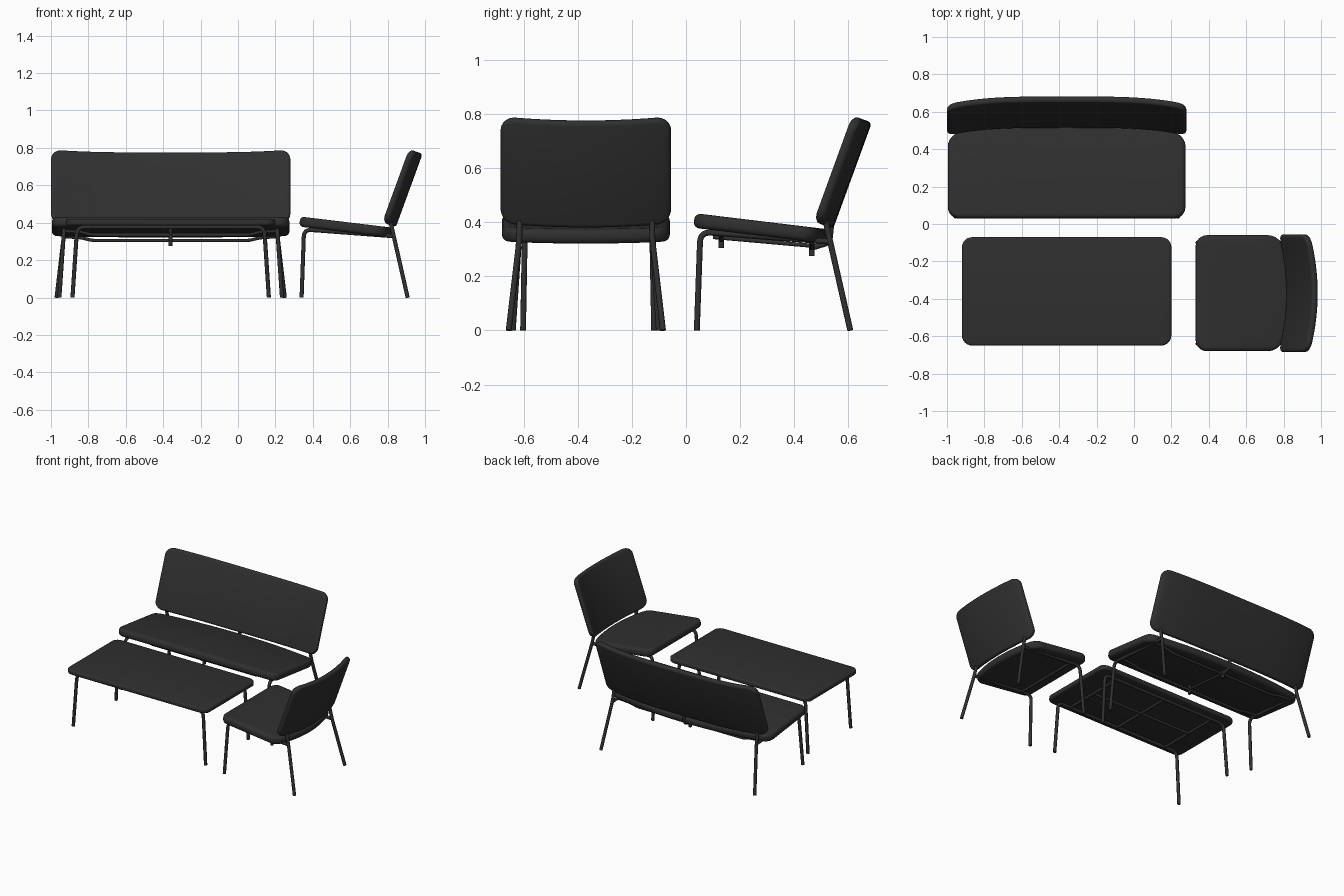
import bpy, bmesh, math
from mathutils import Matrix, Vector

if "Cube" in bpy.data.objects:
    bpy.data.objects.remove(bpy.data.objects["Cube"], do_unlink=True)

charcoal = bpy.data.materials.new("charcoal")
charcoal.use_nodes = True
COLOUR = (0.029, 0.029, 0.029, 1)
charcoal.diffuse_color = COLOUR
charcoal.node_tree.nodes["Principled BSDF"].inputs["Base Color"].default_value = COLOUR


def finish(obj):
    obj.data.materials.clear()
    obj.data.materials.append(charcoal)
    bpy.ops.object.select_all(action='DESELECT')
    obj.select_set(True)
    bpy.context.view_layer.objects.active = obj
    bpy.ops.object.shade_smooth_by_angle(angle=math.radians(40))


def panel(name, half, near, far, thick, radius, place, edge=0, bow=0, power=2, soft=0.016):
    """Rounded slab lofted along x; edge pulls the far side in at the ends, bow bends it."""
    columns, arc = 40, 5
    bm = bmesh.new()
    rings = []
    for i in range(columns + 1):
        t = math.sin(math.pi * (i / columns - 0.5))
        x = abs(t) * half
        # Corner rounding in plan and softened rim at both ends
        dx = max(0, x - half + radius)
        cut = radius - math.sqrt(max(0, radius ** 2 - dx ** 2))
        de = max(0, x - half + soft) / soft
        h = thick / 2 - soft * (1 - math.sqrt(max(0, 1 - de ** 2))) * 0.9
        curve = abs(t) ** power
        v0, v1 = near + cut, far - cut - edge * curve
        c = min(soft, h * 0.95)
        ring = []
        for q, (cv, cn) in enumerate([(v1 - c, h - c), (v0 + c, h - c),
                                      (v0 + c, c - h), (v1 - c, c - h)]):
            for k in range(arc):
                a = math.pi / 2 * (q + k / (arc - 1))
                p = Vector((t * half, cv + c * math.cos(a),
                            cn + c * math.sin(a) + bow * curve))
                ring.append(bm.verts.new(place @ p))
        rings.append(ring)
    n = len(rings[0])
    for a, b in zip(rings, rings[1:]):
        for j in range(n):
            bm.faces.new((a[j], a[(j + 1) % n], b[(j + 1) % n], b[j]))
    bm.faces.new(rings[0])
    bm.faces.new(rings[-1])
    bmesh.ops.recalc_face_normals(bm, faces=bm.faces)
    mesh = bpy.data.meshes.new(name)
    bm.to_mesh(mesh)
    bm.free()
    obj = bpy.data.objects.new(name, mesh)
    bpy.context.collection.objects.link(obj)
    finish(obj)


def tube(name, points, place, bend=0.04, radius=0.011):
    """Round bar through the points, with filleted bends."""
    pts = [Vector(p) for p in points]
    path = [pts[0]]
    for a, b, c in zip(pts, pts[1:], pts[2:]):
        start = b + (a - b).normalized() * bend
        end = b + (c - b).normalized() * bend
        for k in range(7):
            s = k / 6
            path.append(start * (1 - s) ** 2 + b * 2 * s * (1 - s) + end * s * s)
    path.append(pts[-1])
    data = bpy.data.curves.new(name, 'CURVE')
    data.dimensions = '3D'
    data.bevel_depth = radius
    data.bevel_resolution = 3
    data.use_fill_caps = True
    spline = data.splines.new('POLY')
    spline.points.add(len(path) - 1)
    for sp, p in zip(spline.points, path):
        sp.co = (*(place @ p), 1)
    obj = bpy.data.objects.new(name, data)
    bpy.context.collection.objects.link(obj)
    bpy.ops.object.select_all(action='DESELECT')
    obj.select_set(True)
    bpy.context.view_layer.objects.active = obj
    bpy.ops.object.convert(target='MESH')
    finish(bpy.context.object)


SIDES = (("left", 1), ("right", -1))


def lounge_seat(name, half, place, power):
    # Cushion, sloping down to the back
    slope = Matrix.Translation((0, 0.03, 0.406)) @ Matrix.Rotation(-0.12, 4, 'X')
    panel(name + "_seat", half - 0.005, 0, 0.51, 0.054, 0.06, place @ slope,
          edge=0.06, power=2, soft=0.022)
    # Reclined backrest: local y runs up the panel, local z points to the front
    lean = Matrix.Translation((0, 0.527, 0.382)) @ Matrix.Rotation(math.radians(70), 4, 'X')
    panel(name + "_backrest", half, 0, 0.417, 0.036, 0.055, place @ lean,
          bow=0.045, power=power)
    # Bent side frames
    for side, s in SIDES:
        top = s * (half - 0.07)
        tube(f"{name}_{side}_front_leg",
             [(s * (half - 0.045), 0.04, 0), (top, 0.053, 0.364), (top, 0.53, 0.328)], place)
        tube(f"{name}_{side}_back_leg",
             [(s * (half - 0.03), 0.607, 0), (top, 0.53, 0.34), (top, 0.51, 0.43)], place)


# Bench facing the front
bench = Matrix.Translation((-0.36, 0, 0))
lounge_seat("bench", 0.64, bench, 3.5)
for label, y, z in (("front", 0.13, 0.335), ("back", 0.465, 0.305)):
    tube(f"bench_{label}_crossbar",
         [(-0.57, y, z + 0.02), (-0.48, y, z + 0.015), (-0.42, y, z),
          (0.42, y, z), (0.48, y, z + 0.015), (0.57, y, z + 0.02)], bench, 0.02, 0.009)
    tube(f"bench_{label}_bracket", [(0, y, z + 0.03), (0, y, z - 0.03)], bench)
tube("bench_centre_bar", [(0, 0.1, 0.345), (0, 0.495, 0.31)], bench, radius=0.008)
tube("bench_back_strut", [(0, 0.465, 0.305), (0, 0.53, 0.325), (0, 0.54, 0.42)], bench, 0.02)

# Chair turned to face sideways
chair = Matrix.Translation((0.3, -0.37, 0)) @ Matrix.Rotation(-math.pi / 2, 4, 'Z')
lounge_seat("chair", 0.315, chair, 2)
for label, y, z in (("front", 0.13, 0.358), ("back", 0.465, 0.335)):
    tube(f"chair_{label}_crossbar", [(-0.245, y, z), (0.245, y, z)], chair, radius=0.009)

# Low table with rails under the top
table = Matrix.Translation((-0.36, -0.36, 0))
panel("table_top", 0.56, -0.29, 0.29, 0.034, 0.055,
      table @ Matrix.Translation((0, 0, 0.402)), soft=0.012)
for label, y in (("front", -0.235), ("back", 0.235)):
    foot = y * 1.03
    tube(f"table_{label}_frame",
         [(-0.525, foot, 0), (-0.5, y, 0.376), (0.5, y, 0.376), (0.525, foot, 0)], table)
for label, x in (("left", 0.4), ("centre", 0), ("right", -0.4)):
    tube(f"table_{label}_crossbar", [(x, -0.235, 0.376), (x, 0.235, 0.376)], table, radius=0.009)
tube("table_centre_rail", [(-0.4, 0, 0.376), (0.4, 0, 0.376)], table, radius=0.009)
